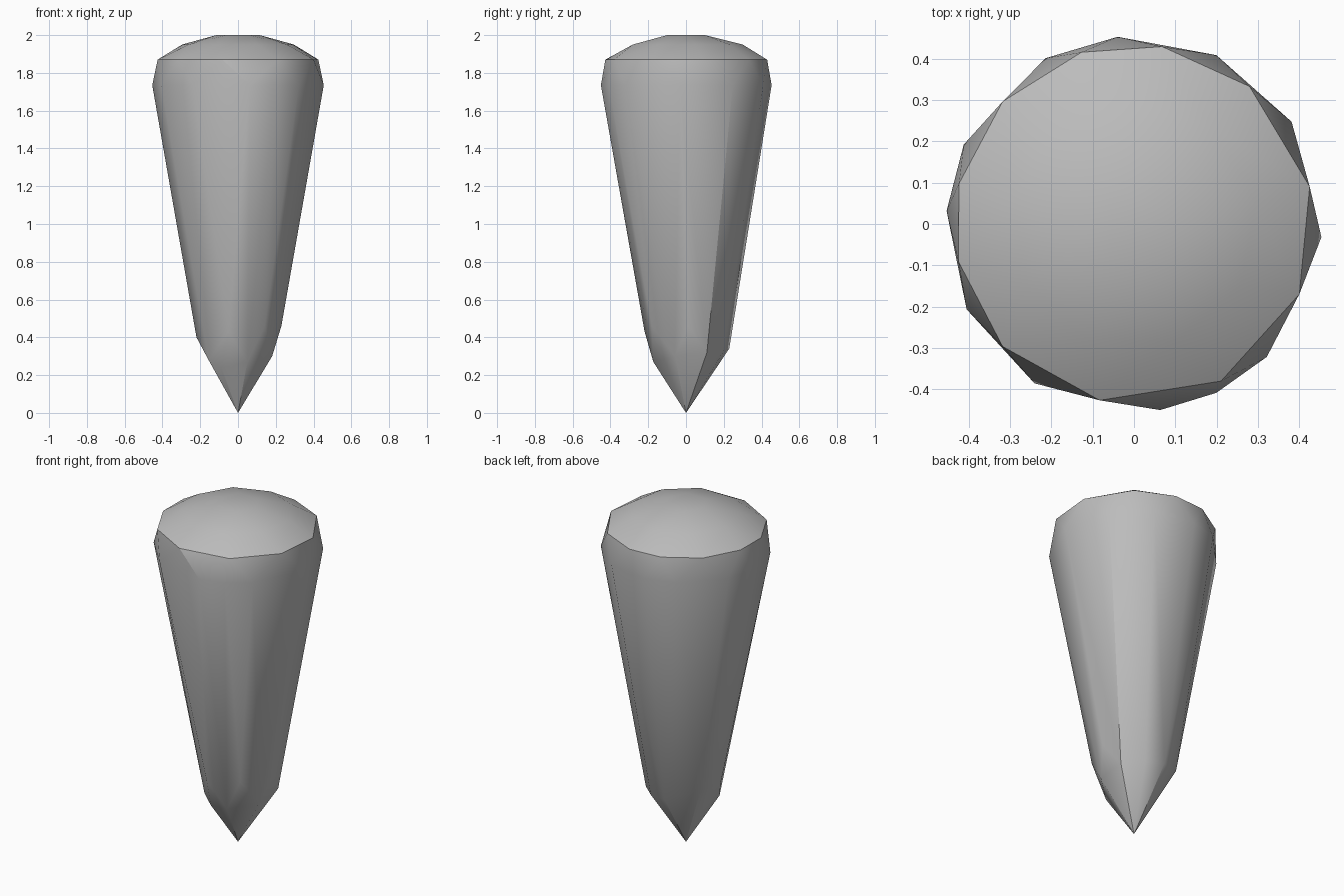
import bpy
import bmesh
from math import cos, sin, radians

default_cube = bpy.data.objects.get("Cube")
if default_cube:
    bpy.data.objects.remove(default_cube, do_unlink=True)

stone = bpy.data.materials.new("stone grey")
stone.use_nodes = True
stone.diffuse_color = (0.5, 0.5, 0.5, 1)
stone.node_tree.nodes["Principled BSDF"].inputs["Base Color"].default_value = stone.diffuse_color


def ring(angles, radius, height):
    """Points on a level circle at the given angles in degrees."""
    return [(radius * cos(radians(a)), radius * sin(radians(a)), height) for a in angles]


points = [(0, 0, 0)]

# irregular shoulder and brow of the thick end
points += ring((-4, 33, 64, 95, 118, 155, 176, 207, 238, 278, 296, 315), 0.455, 1.735)
points += ring((12, 50, 81, 107, 137, 167, 192, 223, 259, 299, 337), 0.435, 1.87)

# shallow domed cap
points += ring(range(10, 370, 40), 0.3, 1.95)
points += ring(range(0, 360, 60), 0.115, 2.0)

# uneven lower end of the shaft, each corner as angle, radius, height
for angle, radius, height in (
    (-18, 0.19, 0.3), (3, 0.23, 0.46), (31, 0.215, 0.32), (66, 0.22, 0.33),
    (95, 0.23, 0.34), (145, 0.225, 0.4), (182, 0.22, 0.4), (210, 0.18, 0.28),
    (235, 0.155, 0.24), (257, 0.225, 0.43), (286, 0.18, 0.27), (308, 0.23, 0.46),
):
    points += ring([angle], radius, height)

# wrap the corners in one faceted skin
bm = bmesh.new()
for point in points:
    bm.verts.new(point)
hull = bmesh.ops.convex_hull(bm, input=bm.verts)
loose = {g for g in hull["geom_interior"] + hull["geom_unused"] if isinstance(g, bmesh.types.BMVert)}
bmesh.ops.delete(bm, geom=list(loose), context="VERTS")
bmesh.ops.recalc_face_normals(bm, faces=bm.faces)

mesh = bpy.data.meshes.new("stone_spike")
bm.to_mesh(mesh)
bm.free()
mesh.materials.append(stone)
spike = bpy.data.objects.new("stone_spike", mesh)
bpy.context.collection.objects.link(spike)

# soft dome and facets, crisp ridges
bpy.ops.object.select_all(action="DESELECT")
spike.select_set(True)
bpy.context.view_layer.objects.active = spike
bpy.ops.object.shade_smooth_by_angle(angle=radians(30))
